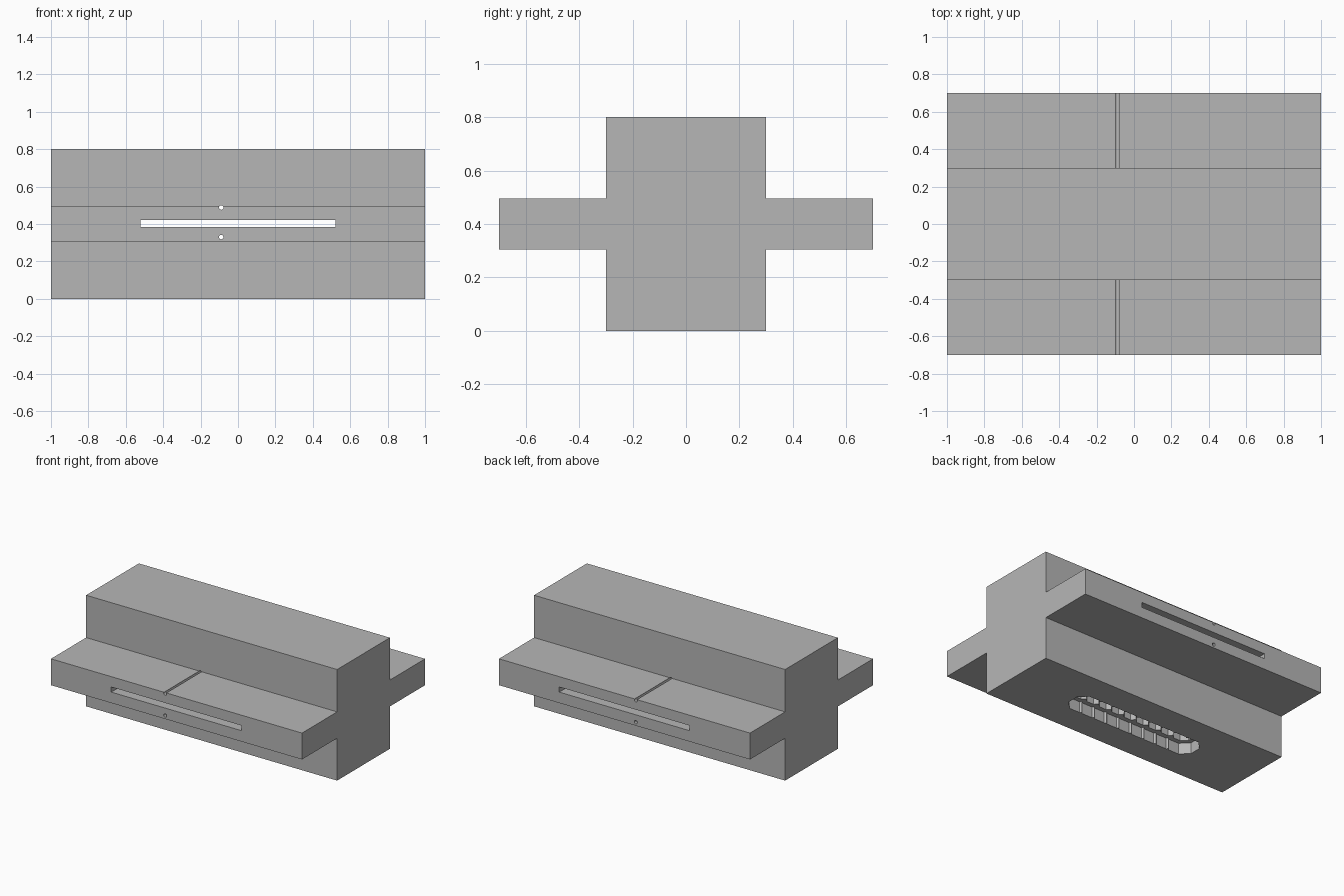
import bpy
import math

if "Cube" in bpy.data.objects:
    bpy.data.objects.remove(bpy.data.objects["Cube"], do_unlink=True)

grey = bpy.data.materials.new("plain_grey")
grey.use_nodes = True
COLOUR = (0.47, 0.47, 0.47, 1)
grey.diffuse_color = COLOUR
grey.node_tree.nodes["Principled BSDF"].inputs["Base Color"].default_value = COLOUR


def finish(name):
    obj = bpy.context.object
    obj.name = name
    obj.data.materials.append(grey)
    return obj


def prism(name, sides, radius, depth, location, rotation=(0, 0, 0)):
    bpy.ops.mesh.primitive_cylinder_add(vertices=sides, radius=radius, depth=depth,
                                        location=location, rotation=rotation)
    return finish(name)


def box(name, size, location):
    bpy.ops.mesh.primitive_cube_add(size=1, location=location)
    bpy.context.object.scale = size
    bpy.ops.object.transform_apply(location=False, rotation=False, scale=True)
    return finish(name)


def carve(body, cutter):
    cutter.hide_render = True
    mod = body.modifiers.new("carve", "BOOLEAN")
    mod.operation = "DIFFERENCE"
    mod.solver = "EXACT"
    mod.object = cutter
    bpy.context.view_layer.objects.active = body
    bpy.ops.object.modifier_apply(modifier=mod.name)
    bpy.data.objects.remove(cutter, do_unlink=True)


# Cross-shaped body, extruded along x
WING_LOW, WING_HIGH, TOP = 0.305, 0.495, 0.8
half = [(0.3, 0), (0.3, WING_LOW), (0.7, WING_LOW),
        (0.7, WING_HIGH), (0.3, WING_HIGH), (0.3, TOP)]
profile = half + [(-y, z) for y, z in reversed(half)]
n = len(profile)
verts = [(x, y, z) for x in (-1, 1) for y, z in profile]
faces = [tuple(reversed(range(n))), tuple(range(n, 2 * n))]
faces += [(i, (i + 1) % n, (i + 1) % n + n, i + n) for i in range(n)]
mesh = bpy.data.meshes.new("cross_body")
mesh.from_pydata(verts, [], faces)
mesh.materials.append(grey)
body = bpy.data.objects.new("cross_body", mesh)
bpy.context.collection.objects.link(body)

# Row of stepped octagonal holes in the underside
PITCH = 0.105
OCT = math.cos(math.pi / 8)
TURN = (0, 0, math.pi / 8)
for i in range(-4, 5):
    carve(body, prism("wide_hole", 8, 0.1 / OCT, 0.16, (i * PITCH, 0, 0), TURN))
for i in range(-4, 5):
    carve(body, prism("narrow_hole", 8, 0.066 / OCT, 0.36, (i * PITCH, 0, 0.22), TURN))

# Long slot through both wings
carve(body, box("slot", (1.04, 1.6, 0.037), (0, 0, 0.402)))

# Thin bore below the slot, and a groove along the wing tops
for z in (0.33, 0.488):
    carve(body, prism("bore", 16, 0.012, 1.6, (-0.09, 0, z), (math.pi / 2, 0, 0)))
